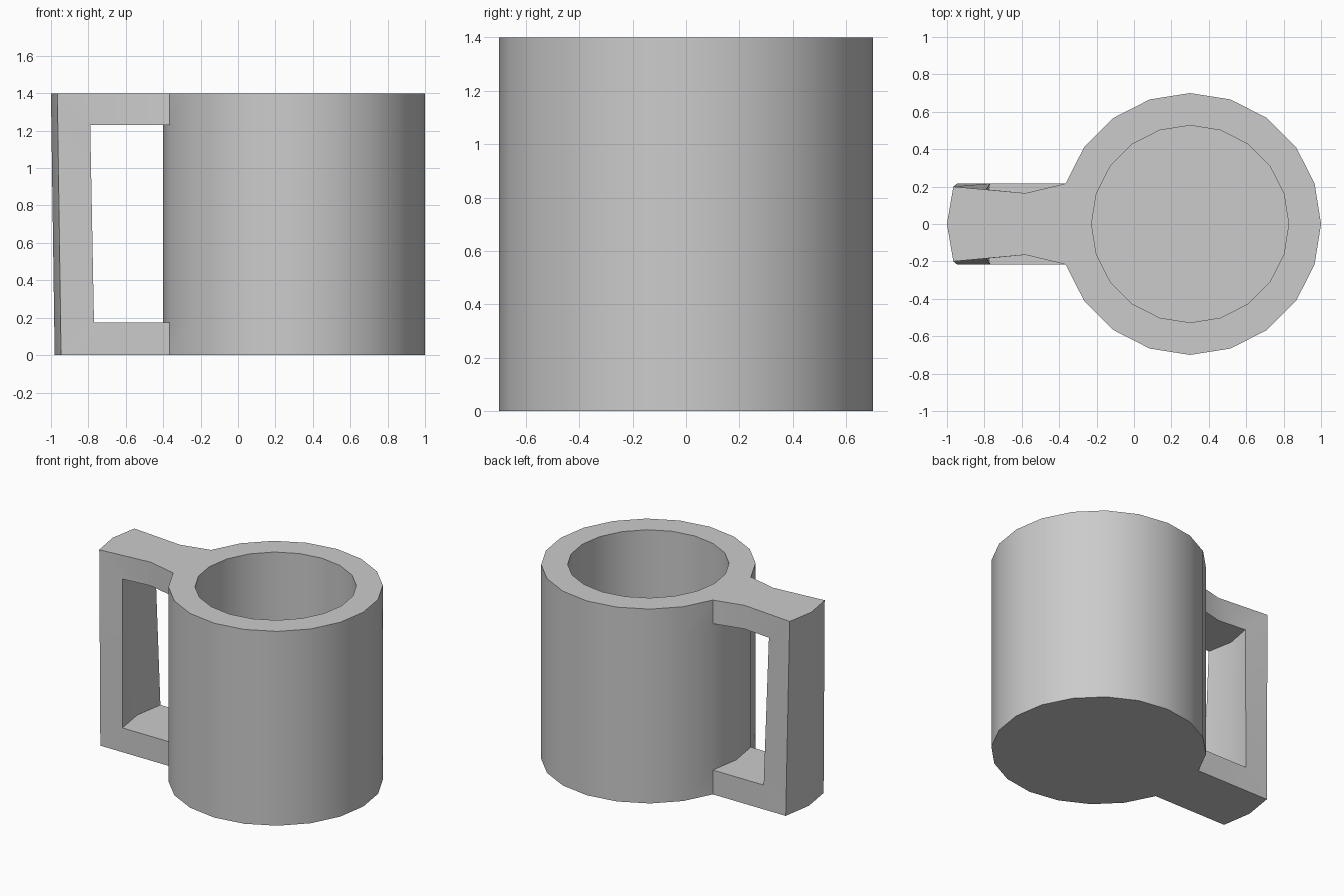
import bpy, bmesh
from math import cos, sin, pi

if "Cube" in bpy.data.objects:
    bpy.data.objects.remove(bpy.data.objects["Cube"])

SIDES, CX = 20, 0.3
bm = bmesh.new()


def ring(r, z):
    return [bm.verts.new((CX + r * cos(2 * pi * i / SIDES),
                          r * sin(2 * pi * i / SIDES), z)) for i in range(SIDES)]


# Cup: outer wall, rim, inner wall; bands at handle joints are left open
R, r = 0.7, 0.527
profile = [(R, 0), (R, 0.175), (R, 1.23), (R, 1.4), (r, 1.4), (r, 0.175)]
rings = [ring(*p) for p in profile]
for k in range(len(rings) - 1):
    a, b = rings[k], rings[k + 1]
    for i in range(SIDES):
        if k in (0, 2) and i in (9, 10):
            continue
        j = (i + 1) % SIDES
        bm.faces.new((a[i], a[j], b[j], b[i]))
bm.faces.new(rings[0][::-1])
bm.faces.new(rings[-1])

# Handle: stations of (outer x, z, half width), (inner x, z, half width)
XW, W = CX + R * cos(0.9 * pi), R * sin(0.9 * pi)
BOW = R + XW - CX  # middle column sits further out, echoing the cup facets
stations = [
    ((XW, 1.4, W), (XW, 1.23, W)),
    ((-0.58, 1.4, 0.165), (-0.58, 1.23, 0.165)),
    ((-0.966, 1.4, 0.2), (-0.79, 1.23, 0.185)),
    ((-0.946, 0, W), (-0.77, 0.175, W)),
    ((XW, 0, W), (XW, 0.175, W)),
]
loops = []
for outer, inner in stations:
    row = [(outer, -1), (outer, 0), (outer, 1), (inner, 1), (inner, 0), (inner, -1)]
    loops.append([bm.verts.new((x - (BOW if s == 0 else 0), s * w, z))
                  for (x, z, w), s in row])
for a, b in zip(loops, loops[1:]):
    for i in range(6):
        j = (i + 1) % 6
        bm.faces.new((a[i], a[j], b[j], b[i]))

# Weld handle to cup
bmesh.ops.remove_doubles(bm, verts=bm.verts, dist=0.001)
bmesh.ops.recalc_face_normals(bm, faces=bm.faces)
mesh = bpy.data.meshes.new("mug")
bm.to_mesh(mesh)
bm.free()
mug = bpy.data.objects.new("mug", mesh)
bpy.context.collection.objects.link(mug)
bpy.context.view_layer.objects.active = mug
mug.select_set(True)
bpy.ops.object.shade_smooth_by_angle()
